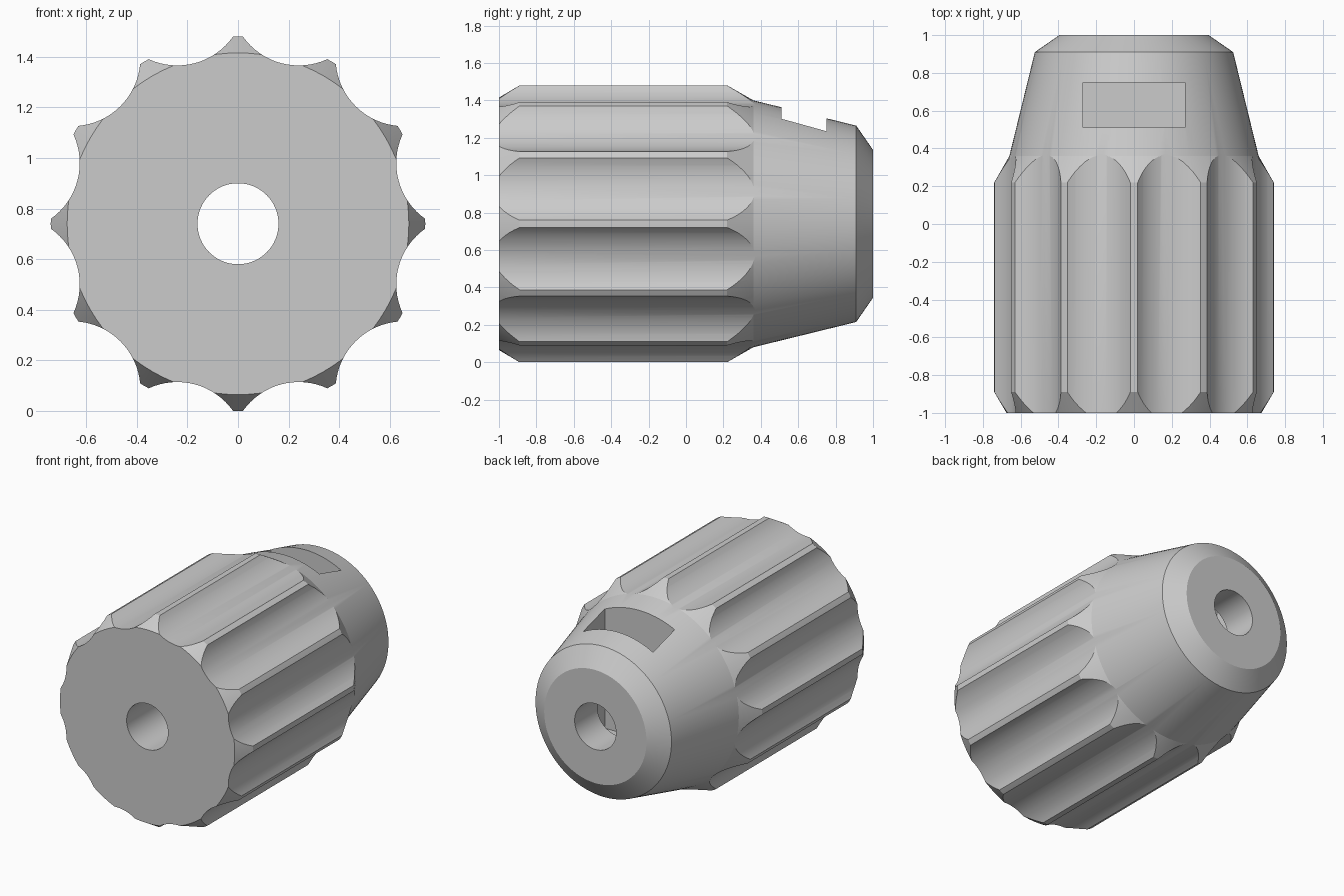
import bpy
import bmesh
from math import radians, pi, tau, sin, cos
from mathutils import Matrix, Vector

if "Cube" in bpy.data.objects:
    bpy.data.objects.remove(bpy.data.objects["Cube"], do_unlink=True)

AXIS_Z = 0.74
FLUTES = 12

grey = bpy.data.materials.new("grey")
grey.use_nodes = True
COLOUR = (0.6, 0.6, 0.6, 1)
grey.diffuse_color = COLOUR
grey.node_tree.nodes["Principled BSDF"].inputs["Base Color"].default_value = COLOUR


def make_object(name, bm):
    bmesh.ops.recalc_face_normals(bm, faces=bm.faces)
    mesh = bpy.data.meshes.new(name)
    bm.to_mesh(mesh)
    bm.free()
    mesh.materials.append(grey)
    obj = bpy.data.objects.new(name, mesh)
    bpy.context.collection.objects.link(obj)
    return obj


def add_rod(bm, x, z, radius, y0, y1, segments):
    """Cylinder lying along y."""
    place = Matrix.Translation((x, (y0 + y1) / 2, z)) @ Matrix.Rotation(pi / 2, 4, "X")
    bmesh.ops.create_cone(bm, cap_ends=True, segments=segments, radius1=radius,
                          radius2=radius, depth=y1 - y0, matrix=place)


# Turned body: (y, radius) profile with chamfered grip and tapered nose
profile = [(-1, 0.675), (-0.89, 0.74), (0.22, 0.74), (0.36, 0.66), (0.91, 0.525), (1, 0.395)]
SEGMENTS = 96
bm = bmesh.new()
rings = []
for y, r in profile:
    rings.append([bm.verts.new((r * cos(tau * i / SEGMENTS), y, AXIS_Z + r * sin(tau * i / SEGMENTS)))
                  for i in range(SEGMENTS)])
for a, b in zip(rings, rings[1:]):
    for i in range(SEGMENTS):
        j = (i + 1) % SEGMENTS
        bm.faces.new((a[i], a[j], b[j], b[i]))
bm.faces.new(rings[0])
bm.faces.new(rings[-1])
knob = make_object("knob_body", bm)

# Grip flutes, spaced between the ridges
bm = bmesh.new()
for k in range(FLUTES):
    a = tau * (k + 0.5) / FLUTES
    add_rod(bm, 0.927 * cos(a), AXIS_Z + 0.927 * sin(a), 0.27, -1.1, 0.4, 72)
flute_cutter = make_object("flute_cutter", bm)

# Through bore
bm = bmesh.new()
add_rod(bm, 0, AXIS_Z, 0.16, -1.1, 1.1, 64)
bore_cutter = make_object("bore_cutter", bm)

# Deep nut pocket dropping from the top of the nose past the bore
bm = bmesh.new()
low, high = Vector((-0.27, 0.51, 0.47)), Vector((0.27, 0.75, 1.6))
bmesh.ops.create_cube(bm, size=1, matrix=Matrix.Translation((low + high) / 2)
                      @ Matrix.Diagonal((high - low).to_4d()))
pocket_cutter = make_object("nut_pocket_cutter", bm)

for cutter in (flute_cutter, bore_cutter, pocket_cutter):
    cutter.hide_render = True
    cut = knob.modifiers.new(cutter.name, "BOOLEAN")
    cut.operation = "DIFFERENCE"
    cut.solver = "EXACT"
    cut.object = cutter

# Apply the cuts, drop the cutters, smooth the curved surfaces
for other in bpy.context.selected_objects:
    other.select_set(False)
bpy.context.view_layer.objects.active = knob
knob.select_set(True)
for name in [m.name for m in knob.modifiers]:
    bpy.ops.object.modifier_apply(modifier=name)
for cutter in (flute_cutter, bore_cutter, pocket_cutter):
    bpy.data.objects.remove(cutter, do_unlink=True)
bpy.ops.object.shade_smooth_by_angle(angle=radians(15))
